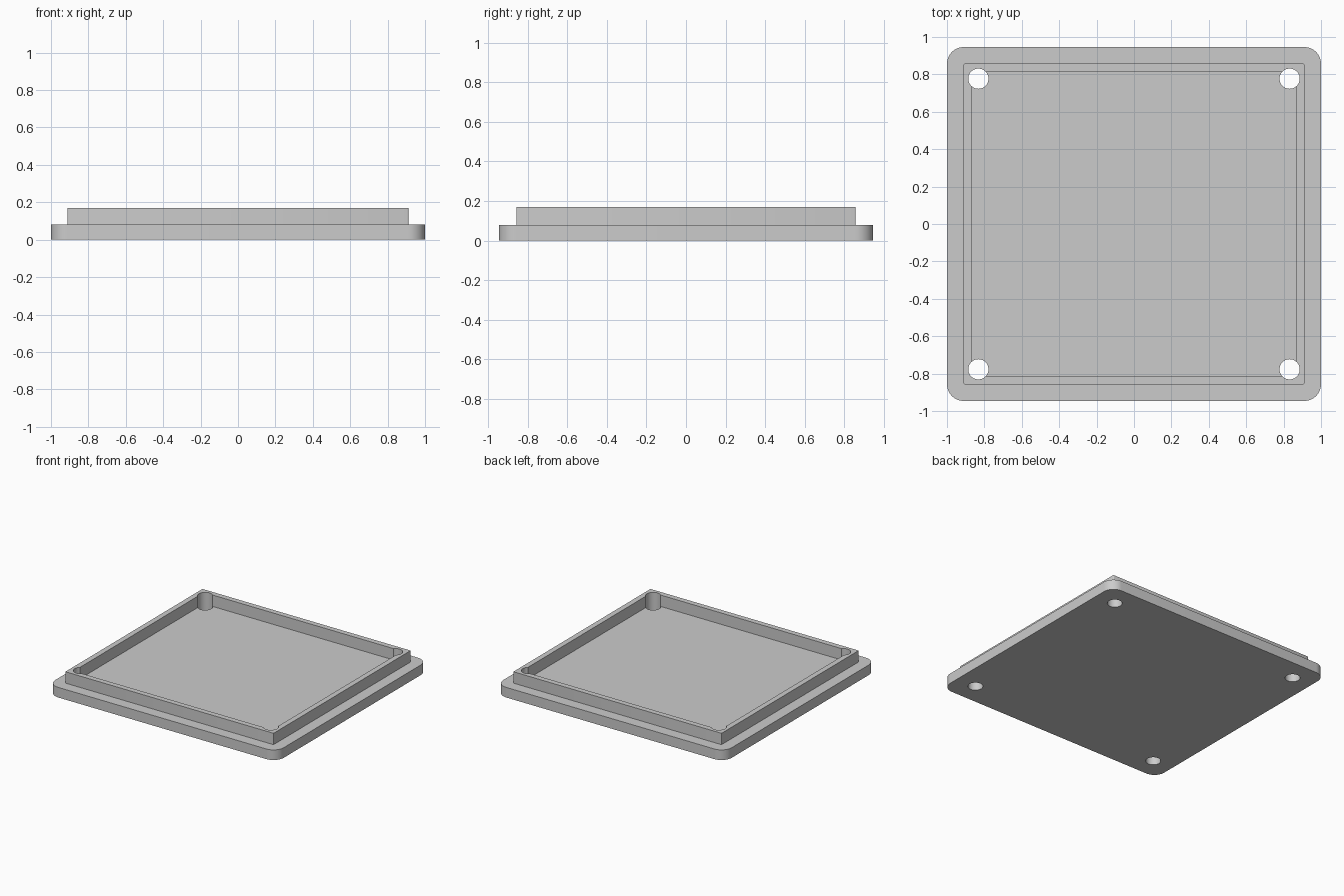
import bpy
import bmesh
import math

# Remove the default object
if "Cube" in bpy.data.objects:
    bpy.data.objects.remove(bpy.data.objects["Cube"], do_unlink=True)

GREY = (0.6, 0.6, 0.6, 1.0)
BASE_TOP, RIM_TOP = 0.08, 0.17

grey = bpy.data.materials.new("light grey")
grey.use_nodes = True
grey.diffuse_color = GREY
grey.node_tree.nodes["Principled BSDF"].inputs["Base Color"].default_value = GREY


def rounded_outline(half_x, half_y, radius, steps):
    """Counter-clockwise rectangle with arc corners."""
    points = []
    for i, (sx, sy) in enumerate([(1, 1), (-1, 1), (-1, -1), (1, -1)]):
        for k in range(steps + 1):
            a = (i + k / steps) * math.pi / 2
            points.append((sx * (half_x - radius) + radius * math.cos(a),
                           sy * (half_y - radius) + radius * math.sin(a)))
    return points


def circle_outline(cx, cy, radius, sides=48):
    return [(cx + radius * math.cos(2 * math.pi * k / sides),
             cy + radius * math.sin(2 * math.pi * k / sides)) for k in range(sides)]


def prism(name, outlines, z0, z1):
    """Extrude closed outlines upwards into one object."""
    bm = bmesh.new()
    for outline in outlines:
        face = bm.faces.new([bm.verts.new((x, y, z0)) for x, y in outline])
        top = bmesh.ops.extrude_face_region(bm, geom=[face], use_keep_orig=True)["geom"]
        bmesh.ops.translate(bm, vec=(0, 0, z1 - z0),
                            verts=[v for v in top if isinstance(v, bmesh.types.BMVert)])
    bmesh.ops.recalc_face_normals(bm, faces=bm.faces)
    mesh = bpy.data.meshes.new(name)
    bm.to_mesh(mesh)
    bm.free()
    mesh.materials.append(grey)
    obj = bpy.data.objects.new(name, mesh)
    bpy.context.collection.objects.link(obj)
    return obj


def combine(target, tool, operation):
    """Apply a boolean and discard the tool object."""
    mod = target.modifiers.new(operation.lower(), "BOOLEAN")
    mod.operation, mod.solver, mod.object = operation, "EXACT", tool
    tool.hide_render = True
    bpy.ops.object.select_all(action="DESELECT")
    bpy.context.view_layer.objects.active = target
    target.select_set(True)
    bpy.ops.object.modifier_apply(modifier=mod.name)
    bpy.data.objects.remove(tool, do_unlink=True)


# Base plate with rounded corners
lid = prism("lid", [rounded_outline(1.0, 0.946, 0.09, 12)], 0, BASE_TOP)

# Raised rim, sunk into the plate before joining
rim = prism("rim", [rounded_outline(0.911, 0.857, 0.006, 3)], BASE_TOP / 2, RIM_TOP)
pocket = prism("rim_pocket", [rounded_outline(0.868, 0.814, 0.001, 1)], 0, RIM_TOP + 0.1)
combine(rim, pocket, "DIFFERENCE")
combine(lid, rim, "UNION")

# Four screw holes that also notch the inside corners of the rim
holes = prism("screw_holes",
              [circle_outline(sx * 0.832, sy * 0.777, 0.054) for sx in (-1, 1) for sy in (-1, 1)],
              -0.1, RIM_TOP + 0.1)
combine(lid, holes, "DIFFERENCE")

bpy.ops.object.shade_smooth_by_angle(angle=math.radians(35))
